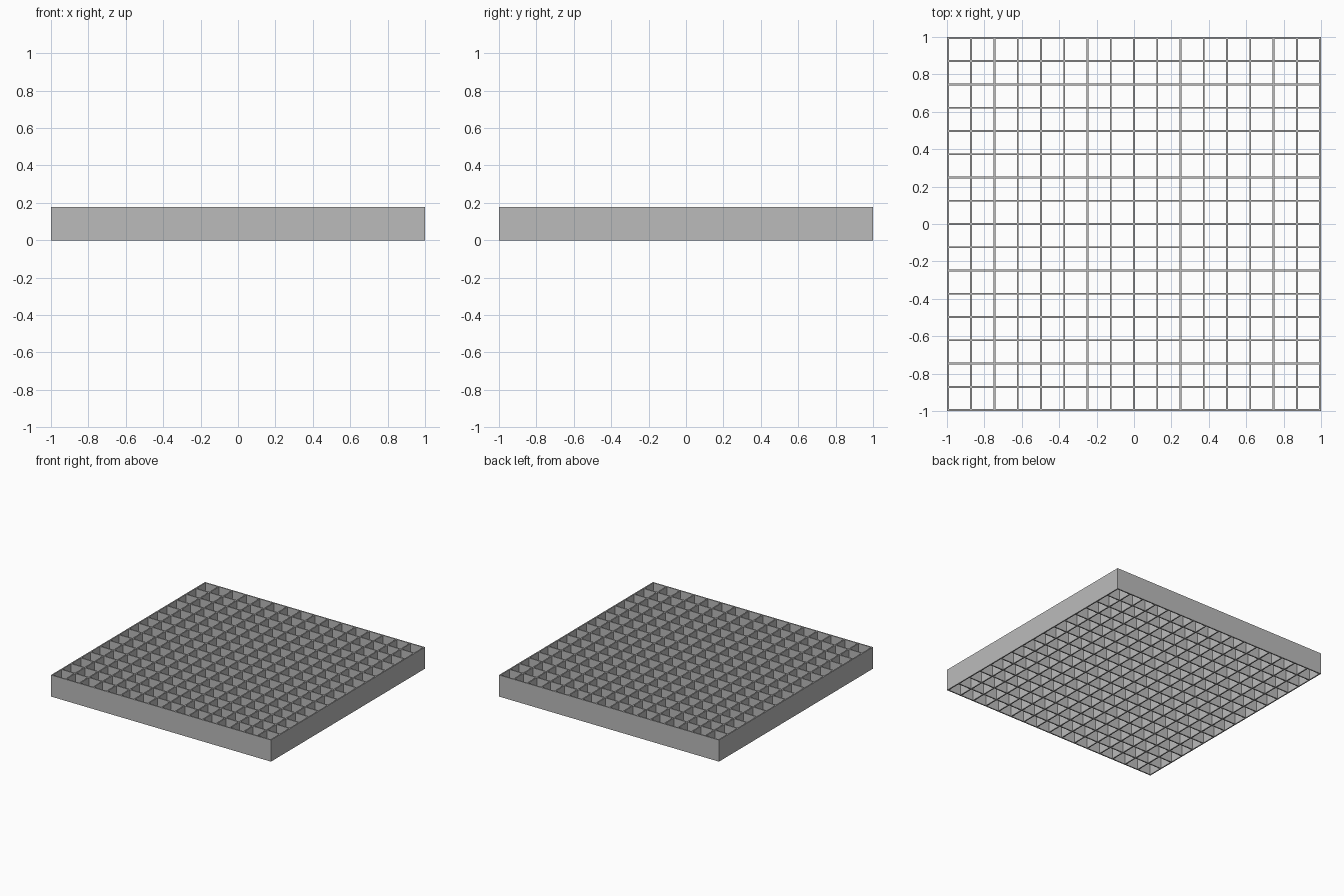
import bpy
import bmesh

cube = bpy.data.objects.get("Cube")
if cube:
    bpy.data.objects.remove(cube, do_unlink=True)

SIZE = 2.0
HEIGHT = 0.177
WALL = 0.01
CELLS = 16
PITCH = (SIZE - WALL) / CELLS

# Plain grey material
grey = bpy.data.materials.new("plain_grey")
grey.use_nodes = True
colour = (0.5, 0.5, 0.5, 1.0)
grey.diffuse_color = colour
grey.node_tree.nodes["Principled BSDF"].inputs["Base Color"].default_value = colour

# Both faces of every wall, along one axis
lines = []
for i in range(CELLS + 1):
    start = -SIZE / 2 + i * PITCH
    lines += [start, start + WALL]

# Flat lattice: keep wall strips and crossings, leave the cells open
bm = bmesh.new()
verts = [[bm.verts.new((x, y, 0)) for y in lines] for x in lines]
last = len(lines) - 1
for i in range(last):
    for j in range(last):
        if i % 2 and j % 2:
            continue
        bm.faces.new((verts[i][j], verts[i + 1][j],
                      verts[i + 1][j + 1], verts[i][j + 1]))

# Raise the lattice into one solid, open-celled panel
result = bmesh.ops.extrude_face_region(bm, geom=bm.faces[:], use_keep_orig=True)
raised = [g for g in result["geom"] if isinstance(g, bmesh.types.BMVert)]
bmesh.ops.translate(bm, verts=raised, vec=(0, 0, HEIGHT))
bmesh.ops.recalc_face_normals(bm, faces=bm.faces[:])

mesh = bpy.data.meshes.new("lattice_panel")
bm.to_mesh(mesh)
bm.free()
mesh.materials.append(grey)
panel = bpy.data.objects.new("lattice_panel", mesh)
bpy.context.collection.objects.link(panel)
